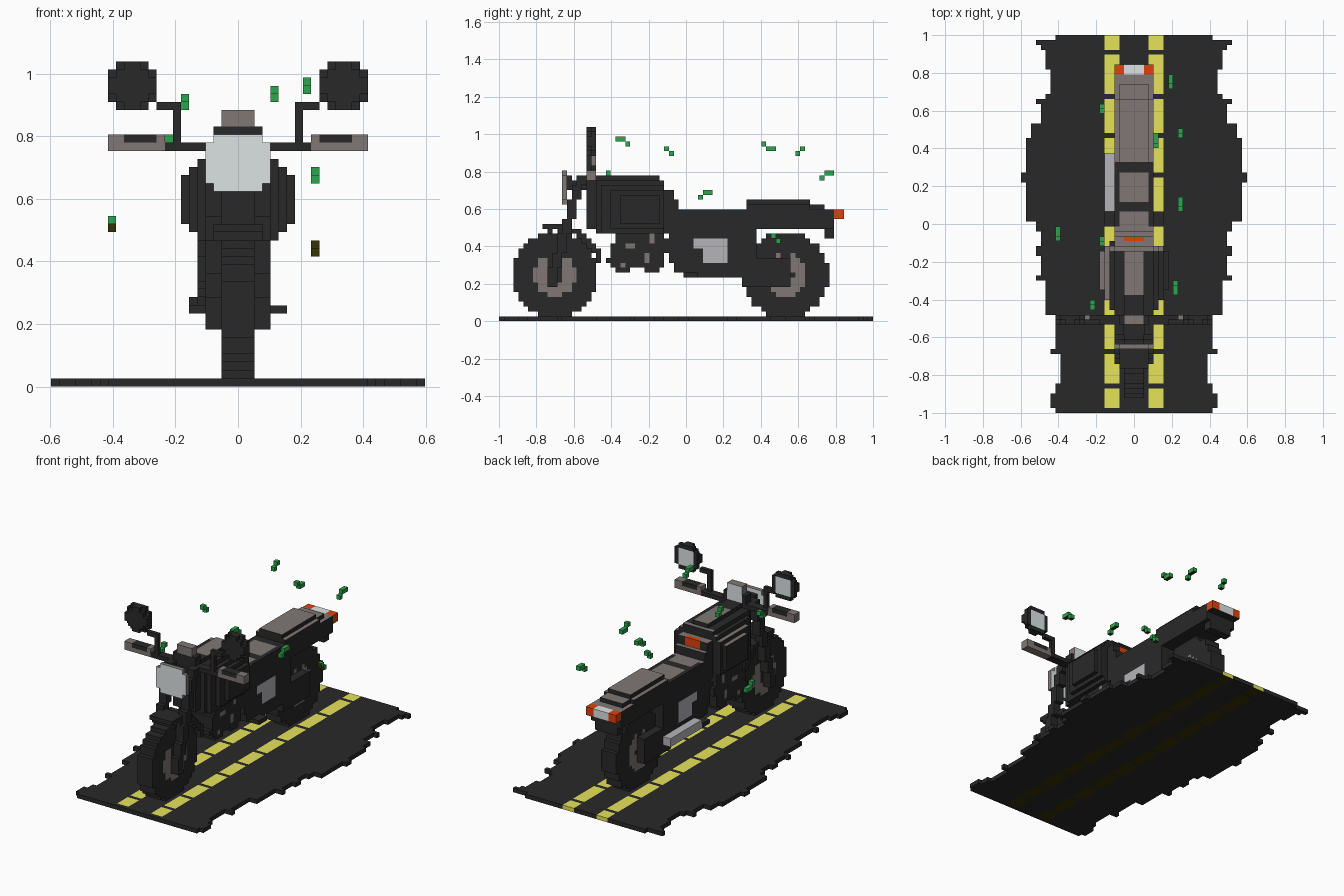
import bpy, bmesh, math
from mathutils import Vector

if "Cube" in bpy.data.objects:
    bpy.data.objects.remove(bpy.data.objects["Cube"])

V = 2 / 77  # edge length of one cube; cube j is centred on y = j * V
COLORS = {
    "black": (0.0215, 0.0215, 0.0215), "warm grey": (0.215, 0.185, 0.18),
    "silver": (0.46, 0.46, 0.48), "pale glass": (0.72, 0.77, 0.77),
    "yellow": (0.79, 0.77, 0.105), "orange": (0.74, 0.055, 0.004),
    "green": (0.026, 0.38, 0.075), "olive": (0.035, 0.034, 0.001),
}
MATS = {}
for n, c in COLORS.items():
    MATS[n] = bpy.data.materials.new(n)
    MATS[n].diffuse_color = (*c, 1)

DIRS = [Vector(d) for d in ((1, 0, 0), (-1, 0, 0), (0, 1, 0), (0, -1, 0), (0, 0, 1), (0, 0, -1))]


def r(v):
    return round(v / V)


def ry(v):
    return round(v / V + .5)


def row(j):
    return ((j - .5) * V, (j + .5) * V)


def box(cells, x, y, z, mat="black", mirror=False):
    """Fill a block of cubes; x, y, z are (low, high) in units."""
    for i in range(r(x[0]), r(x[1])):
        for j in range(ry(y[0]), ry(y[1])):
            for k in range(r(z[0]), r(z[1])):
                cells[i, j, k] = mat
                if mirror:
                    cells[-1 - i, j, k] = mat


def extrude(cells, x, test, mat="black", mirror=False):
    """Fill cubes whose side-view centre passes test(y, z)."""
    for j in range(-38, 39):
        for k in range(42):
            if test(j * V, (k + .5) * V):
                box(cells, x, row(j), (k * V, (k + 1) * V), mat, mirror)


def inside(poly):
    def test(y, z):
        hit = False
        for (y1, z1), (y2, z2) in zip(poly, poly[1:] + poly[:1]):
            if (z1 > z) != (z2 > z) and y < (y2 - y1) * (z - z1) / (z2 - z1) + y1:
                hit = not hit
        return hit
    return test


def build(name, cells, rule=None):
    """Make the outer skin of the cubes; rule(x, y, z, normal) may recolour faces."""
    bm, verts, used = bmesh.new(), {}, []
    for c, mat in cells.items():
        mid = Vector(c) + Vector((.5, .5, .5))
        for d in DIRS:
            if tuple(int(a + b) for a, b in zip(c, d)) in cells:
                continue
            u = Vector((d.y, d.z, d.x))
            w = d.cross(u)
            quad = []
            for a, b in ((1, 1), (-1, 1), (-1, -1), (1, -1)):
                p = mid + (d + u * a + w * b) / 2
                key = tuple(round(q) for q in p)
                if key not in verts:
                    verts[key] = bm.verts.new((Vector(key) - Vector((0, .5, 0))) * V)
                quad.append(verts[key])
            f = bm.faces.new(quad)
            m = (rule and rule(mid.x * V, c[1] * V, mid.z * V, d)) or mat
            if m not in used:
                used.append(m)
            f.material_index = used.index(m)
    me = bpy.data.meshes.new(name)
    bm.to_mesh(me)
    bm.free()
    for m in used:
        me.materials.append(MATS[m])
    ob = bpy.data.objects.new(name, me)
    bpy.context.collection.objects.link(ob)
    return ob


# Road with ragged edges and dashed double line
EDGE = [(-.97, .41), (-.89, .44), (-.84, .41), (-.70, .39), (-.66, .44), (-.60, .42),
        (-.48, .41), (-.30, .47), (-.27, .51), (-.16, .49), (-.12, .52), (-.03, .50),
        (.01, .53), (.1, .57), (.22, .575), (.27, .6), (.34, .56), (.46, .57), (.52, .54),
        (.63, .50), (.67, .52), (.70, .48), (.82, .44), (.91, .46), (.95, .49), (.975, .51), (1, .42)]
GAPS = [ry(g) for g in (.90, .675, .445, .24, .03, -.14, -.32, -.51, -.685, -.865)]
road = {}
for j in range(-38, 39):
    w = next(e[1] for e in EDGE if j * V < e[0])
    box(road, (-w, w), row(j), (0, V))
    if j > -38 and j not in GAPS:
        box(road, (3 * V, 6 * V), row(j), (0, V), "yellow", True)
build("road", road, lambda x, y, z, n: "olive" if n.z < 0 and 3 < abs(x) / V < 6 and y > -.97
      and ry(y - V / 2) not in GAPS else None)

# Wheels with grey rim rings, open at the top
for name, cy, rad in (("front_wheel", -27, 8.75), ("rear_wheel", 20.5, 8.9)):
    wheel = {}
    dist = lambda y, z: math.hypot(y / V - cy, z / V - 9.5)
    extrude(wheel, (-2 * V, 2 * V), lambda y, z: dist(y, z) < rad)
    build(name, wheel, lambda x, y, z, n: "warm grey" if n.x and 1.6 < dist(y, z) < 4.4
          and not (abs(y / V - cy) < 1.4 and z / V > 9) else None)

# Front fork legs
fork = {}
for k in range(7, 30):
    y = (-28.4 + max(0, k - 9) * 5.8 / 20) * V
    box(fork, (2 * V, 4 * V), (y, y + 2 * V), (k * V, (k + 1) * V), "black", True)
build("fork", fork)

# Front fender arc
fender = {}


def fender_arc(y, z):
    dy, dz = y / V + 27, z / V - 9.5
    return 9 < math.hypot(dy, dz) < 10.3 and 14 < math.degrees(math.atan2(dz, dy)) < 102


extrude(fender, (-3 * V, 3 * V), fender_arc)
build("front_fender", fender)

# Headlight lens and bracket
lamp = {}
for i in range(-4, 4):
    for k in range(24, 31):
        if abs(i + .5) + abs(k - 27) <= 5.5:
            lamp[i, -25, k] = "pale glass"
build("headlight", lamp, lambda x, y, z, n: "warm grey" if n.y == 0 else None)
bracket = {}
box(bracket, (-.053, .053), row(-24), (.70, .78))
box(bracket, (-.053, .053), (-.61, -.526), (.70, .76))
build("headlight_bracket", bracket)

# Steering column and instrument
column = {}
YB = (-20.5 * V, -18.5 * V)
box(column, (-.08, .08), YB, (.5, .84))
box(column, (-.053, .053), YB, (.84, .89), "warm grey")
build("instrument", column, lambda x, y, z, n: "pale glass" if n.y > 0 and z > .78 and abs(x) < .055 else None)

# Handlebar, grips and mirror stems
bar = {}
box(bar, (0, .24), YB, (.755, .78), "black", True)
box(bar, (.233, .415), YB, (.755, .807), "warm grey", True)
box(bar, (.26, .364), YB, (.78, .807), "black", True)
box(bar, (.182, .208), row(-20), (.755, .885), "black", True)
box(bar, (.182, .26), row(-20), (.885, .91), "black", True)
build("handlebar", bar)

# Mirrors
mirrors = {}
for i in range(10, 16):
    for k in range(34, 40):
        d = math.hypot(i - 12.5, k - 36.5)
        for j, rad in ((-19, 3), (-20, 2.6)):
            if d < rad:
                mirrors[i, j, k] = mirrors[-1 - i, j, k] = "black"
build("mirrors", mirrors, lambda x, y, z, n: "pale glass" if n.y > 0 and
      math.hypot(abs(x) / V - 13, z / V - 37) < 2.3 else None)

# Fuel tank, widest at mid height and stepping down to the seat
tank = {}
SECTION = [(.5, .13), (.53, .155), (.67, .182), (.70, .155), (.73, .13), (.76, .105), (.8, .06)]
TOPS = [(-.14, .78), (-.11, .755), (-.06, .70), (-.02, .65)]
PLAN = [(-.45, .105), (-.39, .13), (-.35, .155), (-.14, .182), (-.12, .155), (0, .105)]
for j in range(-18, -1):
    y = j * V
    top = next(t for a, t in TOPS if y < a)
    plan = next(w for a, w in PLAN if y < a)
    for k in range(18, r(top)):
        w = min(plan, next(s for a, s in SECTION if (k + .5) * V < a))
        box(tank, (-w, w), row(j), (k * V, (k + 1) * V))


def tank_paint(x, y, z, n):
    if y > -.1 and z > .64 and abs(x) < .055 and (n.z > 0 or n.y > 0):
        return "orange"
    if n.z > 0 and ((abs(x) < .055 and y > -.38) or y > -.14 or x < -.13):
        return "warm grey"


build("fuel_tank", tank, tank_paint)

# Engine block with worn metal spots
engine = {}
extrude(engine, (-.13, .105), inside([(-.37, .46), (-.12, .46), (-.09, .40), (-.14, .26), (-.21, .25),
                                      (-.24, .28), (-.37, .26), (-.42, .32)]))
SPOTS = [(-.30, .395), (-.34, .30), (-.20, .34), (-.18, .435)]
build("engine", engine, lambda x, y, z, n: "warm grey" if n.x and
      any(math.hypot(y - a, z - b) < .021 for a, b in SPOTS) else None)

# Frame rail and foot pegs
rail = {}
extrude(rail, (.053, .105), inside([(-.15, .45), (-.09, .45), (.03, .25), (-.05, .25)]), mirror=True)
box(rail, (.105, .156), (0, .053), (.233, .26), "black", True)
build("frame_rail", rail)

# Middle body with silver side covers and grey seat top
body = {}
extrude(body, (-.105, .105), inside([(-.09, .6), (-.09, .44), (0, .24), (.315, .24), (.37, .30), (.37, .6)]))


def body_paint(x, y, z, n):
    if n.x and ((.05 < y < .23 and .38 < z < .45) or (.085 < y < .22 and .31 < z < .4)):
        return "silver"
    if n.z > 0 and z > .55 and (abs(x) < .08 or y < 0) and not (.07 < y < .11) and not (.27 < y < .32):
        return "warm grey"


build("body", body, body_paint)

# Muffler on the left
muffler = {}
box(muffler, (-.156, -.105), (.07, .38), (.233, .286), "silver")
build("muffler", muffler, lambda x, y, z, n: "black" if n.y < 0 or n.z < 0 or
      (n.z > 0 and ry(y) % 4 == 1 and x > -.13) else None)

# Rear seat and tail
tail = {}
box(tail, (-.105, .105), (.34, .79), (.495, .6))
box(tail, (-.105, .105), (.325, .66), (.6, .625))
box(tail, (-.08, .08), (.325, .66), (.625, .65))
box(tail, (-.08, .08), (.66, .74), (.6, .625))
box(tail, (-.08, .08), (.74, .79), (.45, .495))
build("rear_seat", tail, lambda x, y, z, n: "warm grey" if n.z > 0 else None)

# Tail light
light = {}
box(light, (-.105, .105), (.792, .844), (.545, .6), "orange")
box(light, (-.053, .053), (.792, .844), (.545, .6), "pale glass")
build("tail_light", light, lambda x, y, z, n: "black" if n.z < 0 else None)

# Swing arm
arm = {}
box(arm, (.053, .105), (.30, .57), (.182, .34), "black", True)
build("swing_arm", arm)

# Floating leaves: start cube, a step up or down behind it, and which end is longer
LEAVES = [(-.17, .61, .9, 1, 0), (.19, .72, .77, 1, 2), (.245, .46, .455, -1, 0), (.115, .42, .95, -1, 2),
          (.245, .07, .665, 1, 2), (-.405, -.09, .53, -1, 2), (.22, -.36, .975, -1, 1),
          (-.22, -.44, .77, 1, 0), (-.17, -.1, .925, -1, 0)]
leaves = {}
for x, y, z, up, longer in LEAVES:
    i, j, k = math.floor(x / V), math.floor(y / V + .5), math.floor(z / V)
    leaves[i, j, k] = "green"
    if longer == 1:
        j += 1
        leaves[i, j, k] = "green"
    leaves[i, j + 1, k + up] = "green"
    if longer == 2:
        leaves[i, j + 2, k + up] = "green"
build("leaves", leaves, lambda x, y, z, n: "olive" if n.z < 0 or (n.y < 0 and z < .52) else None)

for m in bpy.data.materials:
    if m.users and not m.is_grease_pencil:
        m.use_nodes = True
        m.node_tree.nodes["Principled BSDF"].inputs["Base Color"].default_value = m.diffuse_color
